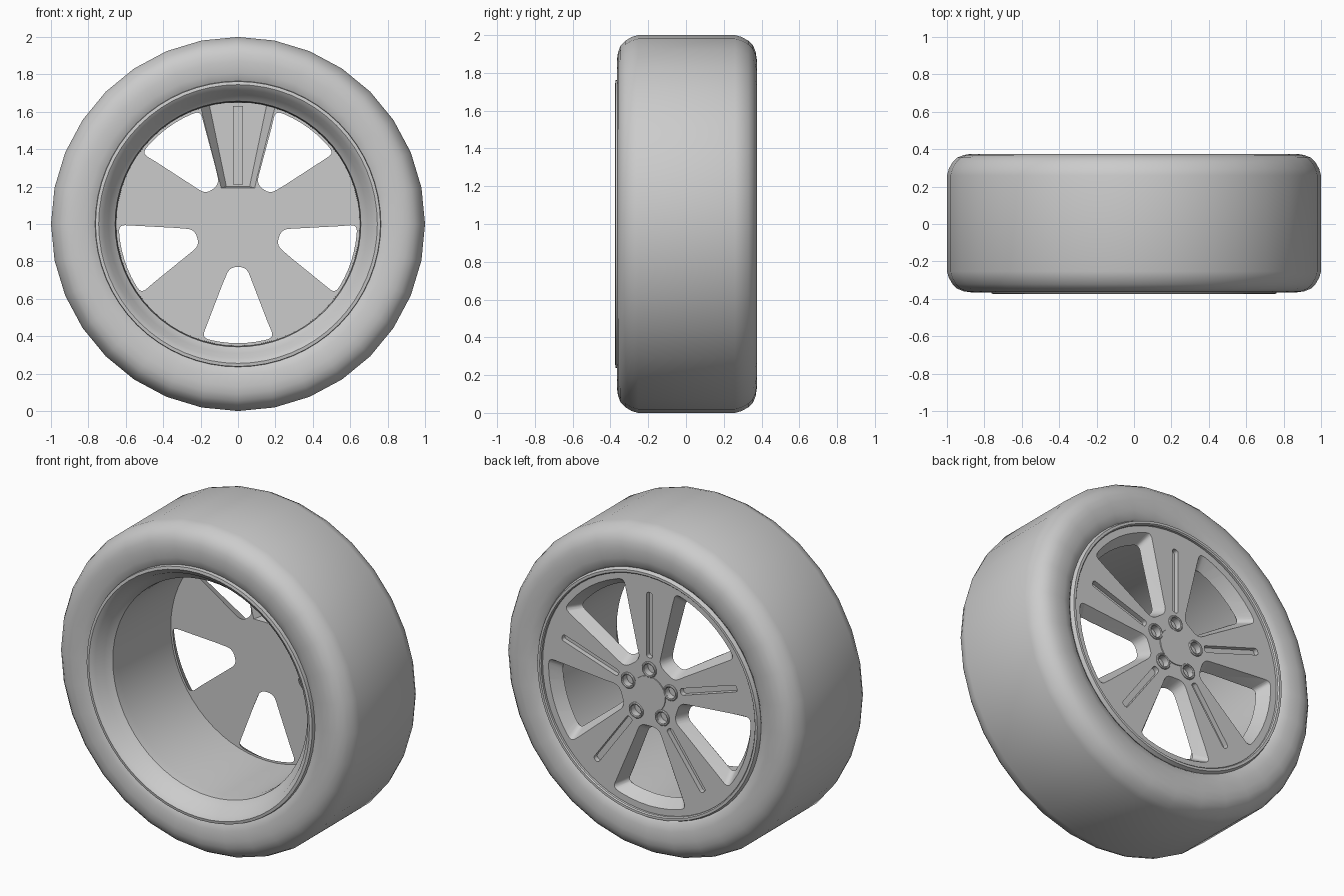
import bpy, bmesh
from math import sin, cos, pi, radians
from mathutils import Vector

cube = bpy.data.objects.get("Cube")
if cube:
    bpy.data.objects.remove(cube)

grey = bpy.data.materials.new("plain_grey")
grey.use_nodes = True
colour = (0.6, 0.6, 0.6, 1)
grey.diffuse_color = colour
grey.node_tree.nodes["Principled BSDF"].inputs["Base Color"].default_value = colour


def finish(name, bm):
    bmesh.ops.recalc_face_normals(bm, faces=bm.faces)
    mesh = bpy.data.meshes.new(name)
    bm.to_mesh(mesh)
    bm.free()
    obj = bpy.data.objects.new(name, mesh)
    bpy.context.collection.objects.link(obj)
    mesh.materials.append(grey)
    return obj


def smooth(obj, angle=35):
    bpy.ops.object.select_all(action='DESELECT')
    obj.select_set(True)
    bpy.context.view_layer.objects.active = obj
    bpy.ops.object.shade_smooth_by_angle(angle=radians(angle))


def lathe(name, profile, segments, cx=0, cz=1):
    """Closed (radius, y) loop turned about the axle direction."""
    bm = bmesh.new()
    rings = []
    for i in range(segments):
        a = 2 * pi * i / segments
        rings.append([bm.verts.new((cx + r * cos(a), y, cz + r * sin(a))) for r, y in profile])
    n = len(profile)
    for i in range(segments):
        p, q = rings[i], rings[(i + 1) % segments]
        for j in range(n):
            k = (j + 1) % n
            bm.faces.new((p[j], p[k], q[k], q[j]))
    return finish(name, bm)


def rounded(corners):
    """Outline from (u, v, fillet) corners."""
    out = []
    n = len(corners)
    for i, (u, v, f) in enumerate(corners):
        c = Vector((u, v))
        if f == 0:
            out.append(c)
            continue
        a = c + (Vector(corners[i - 1][:2]) - c).normalized() * f
        b = c + (Vector(corners[(i + 1) % n][:2]) - c).normalized() * f
        for s in range(6):
            t = s / 5
            out.append(a * (1 - t) ** 2 + c * 2 * t * (1 - t) + b * t * t)
    return out


def circle(u, r, n=20):
    return [Vector((u + r * cos(2 * pi * i / n), r * sin(2 * pi * i / n))) for i in range(n)]


def loft(name, low, y0, high, y1, angle):
    """Prism between two outlines; u runs outward along the given angle."""
    bm = bmesh.new()
    rings = []
    ca, sa = cos(angle), sin(angle)
    for pts, y in ((low, y0), (high, y1)):
        rings.append([bm.verts.new((p.x * ca - p.y * sa, y, 1 + p.x * sa + p.y * ca)) for p in pts])
    n = len(low)
    for i in range(n):
        k = (i + 1) % n
        bm.faces.new((rings[0][i], rings[0][k], rings[1][k], rings[1][i]))
    bm.faces.new(rings[0])
    bm.faces.new(rings[1])
    return finish(name, bm)


def cut(target, cutter):
    cutter.hide_render = True
    mod = target.modifiers.new("cut", 'BOOLEAN')
    mod.operation = 'DIFFERENCE'
    mod.solver = 'EXACT'
    mod.object = cutter
    bpy.context.view_layer.objects.active = target
    bpy.ops.object.modifier_apply(modifier=mod.name)
    bpy.data.objects.remove(cutter)


def window(inner_u, inner_v, outer_r, half_angle, fillet):
    arc = [(outer_r * cos(radians(a)), outer_r * sin(radians(a)))
           for a in [half_angle * k / 4 for k in range(-4, 5)]]
    corners = [(inner_u, inner_v, fillet), (inner_u, -inner_v, fillet)]
    corners += [(u, v, 0.035 if i in (0, 8) else 0) for i, (u, v) in enumerate(arc)]
    return rounded(corners)


def blend(a, b, t):
    return [p.lerp(q, t) for p, q in zip(a, b)]


# Tyre
side = [(1, 0.26), (0.99, 0.295), (0.97, 0.33), (0.945, 0.355), (0.91, 0.369),
        (0.87, 0.375), (0.81, 0.37), (0.765, 0.358), (0.745, 0.34), (0.72, 0.3)]
front = [(r, -y * 0.975) for r, y in reversed(side)]
smooth(lathe("tyre", front + side, 32), 45)

# Rim barrel with stepped front lip and slim rear lip
smooth(lathe("rim_barrel", [
    (0.765, -0.34), (0.762, -0.372), (0.745, -0.375), (0.717, -0.355), (0.692, -0.3),
    (0.657, -0.27), (0.652, -0.22), (0.65, 0.285), (0.722, 0.285), (0.722, 0.366),
    (0.728, 0.373), (0.743, 0.373), (0.752, 0.35), (0.7, 0.25), (0.7, -0.25)], 64))

# Spoked wheel face
BACK, FACE = 0.28, 0.352
disc = circle(0, 0.724, 64)
wheel_face = loft("wheel_face", disc, BACK, disc, FACE, 0)

small = window(0.23, 0.045, 0.637, 17.6, 0.04)
large = window(0.195, 0.062, 0.682, 21.2, 0.04)
groove = rounded([(0.22, 0.02, 0.018), (0.22, -0.02, 0.018),
                  (0.62, -0.02, 0.018), (0.62, 0.02, 0.018)])
for i in range(5):
    spoke = radians(90 + 72 * i)
    cut(wheel_face, loft("window_cutter", blend(small, large, -0.2), BACK - 0.0144,
                         blend(small, large, 1.2), FACE + 0.0144, spoke + pi / 5))
    cut(wheel_face, loft("groove_cutter", groove, 0.322, groove, 0.38, spoke))
    hole = circle(0.15, 0.034)
    cut(wheel_face, loft("bolt_cutter", hole, 0.318, hole, 0.38, spoke))


# Open hollow behind the top spoke, leaving the groove housing
def trapezoid(u0, v0, u1, v1):
    return [Vector(p) for p in ((u0, v0), (u0, -v0), (u1, -v1), (u1, v1))]


hollow = loft("hollow_cutter", trapezoid(0.192, 0.094, 0.645, 0.21), 0.27,
              trapezoid(0.2, 0.062, 0.65, 0.156), FACE - 0.007, pi / 2)
box = trapezoid(0.212, 0.026, 0.63, 0.026)
cut(hollow, loft("housing_cutter", box, 0.314, box, 0.4, pi / 2))
cut(wheel_face, hollow)
smooth(wheel_face, 30)

# Bolt collars and centre cap
for i in range(5):
    a = radians(90 + 72 * i)
    smooth(lathe(f"bolt_collar_{i + 1}", [
        (0.034, 0.33), (0.034, 0.358), (0.038, 0.362), (0.044, 0.362), (0.048, 0.357),
        (0.048, 0.33)], 24, 0.15 * cos(a), 1 + 0.15 * sin(a)))
cap_base, cap_top = circle(0, 0.112, 40), circle(0, 0.109, 40)
smooth(loft("centre_cap", cap_base, 0.34, cap_top, FACE + 0.005, 0))
